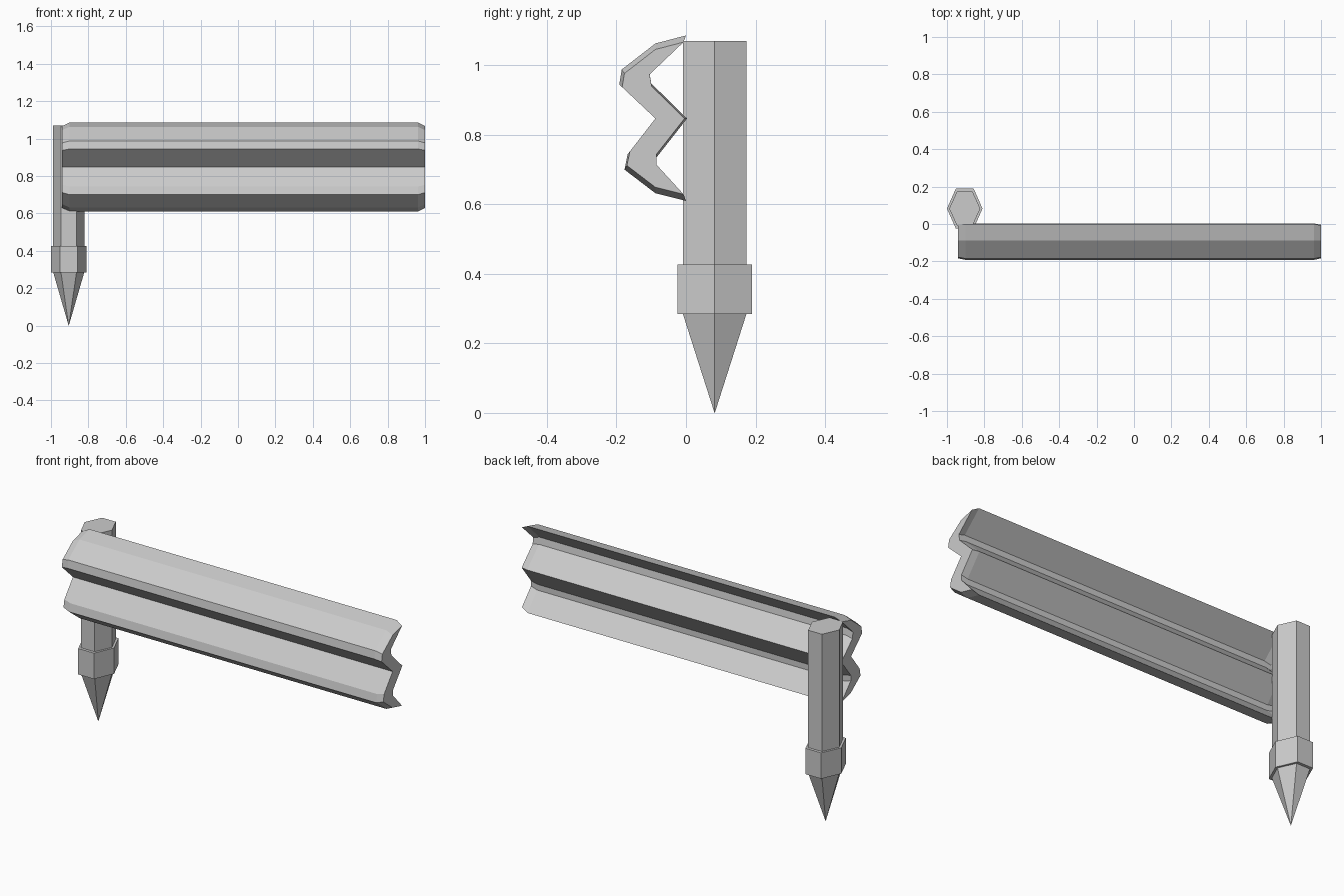
import bpy, bmesh, math

if "Cube" in bpy.data.objects:
    bpy.data.objects.remove(bpy.data.objects["Cube"])

def make_object(name, rings):
    """Skin a list of matching vertex loops, capping both ends."""
    bm = bmesh.new()
    loops = [[bm.verts.new(p) for p in ring] for ring in rings]
    n = len(loops[0])
    for a, b in zip(loops, loops[1:]):
        for i in range(n):
            j = (i + 1) % n
            bm.faces.new((a[i], a[j], b[j], b[i]))
    bm.faces.new(loops[0][::-1])
    bm.faces.new(loops[-1])
    bmesh.ops.remove_doubles(bm, verts=bm.verts, dist=1e-5)
    bmesh.ops.recalc_face_normals(bm, faces=bm.faces)
    mesh = bpy.data.meshes.new(name)
    bm.to_mesh(mesh)
    bm.free()
    obj = bpy.data.objects.new(name, mesh)
    bpy.context.collection.objects.link(obj)
    return obj

POST_X, POST_Y = -0.905, 0.0825

def hexagon(rx, half_depth, z):
    """Slightly stretched hexagon with its points along x."""
    ry = half_depth / math.sin(math.pi / 3)
    return [(POST_X + rx * math.cos(i * math.pi / 3),
             POST_Y + ry * math.sin(i * math.pi / 3), z) for i in range(6)]

# Post, collar and ground spike
make_object("post", [hexagon(0.083, 0.0915, z) for z in (0.35, 1.07)])
make_object("collar", [hexagon(0.095, 0.107, z) for z in (0.285, 0.427)])
make_object("spike", [hexagon(0.0004, 0.0004, 0.0), hexagon(0.083, 0.0915, 0.285),
                      hexagon(0.083, 0.0915, 0.35)])

# Corrugated rail: (y, z) cross-section, front side downwards then back side upwards
profile = [(0.0, 1.086), (-0.088, 1.063), (-0.185, 0.988), (-0.192, 0.945),
           (-0.088, 0.847), (-0.168, 0.744), (-0.177, 0.70), (-0.088, 0.632),
           (0.0, 0.61), (-0.085, 0.703), (-0.085, 0.735), (0.003, 0.847),
           (-0.10, 0.948), (-0.106, 0.985)]

def section(x, s):
    """Rail cross-section at x, scaled about its middle."""
    cy, cz = -0.088, 0.847
    return [(x, cy + (y - cy) * s, cz + (z - cz) * s) for y, z in profile]

# Ends are slightly scaled down to make the tapered lips
make_object("rail", [section(-0.94, 0.92), section(-0.90, 1.0),
                     section(0.962, 1.0), section(1.0, 0.92)])
